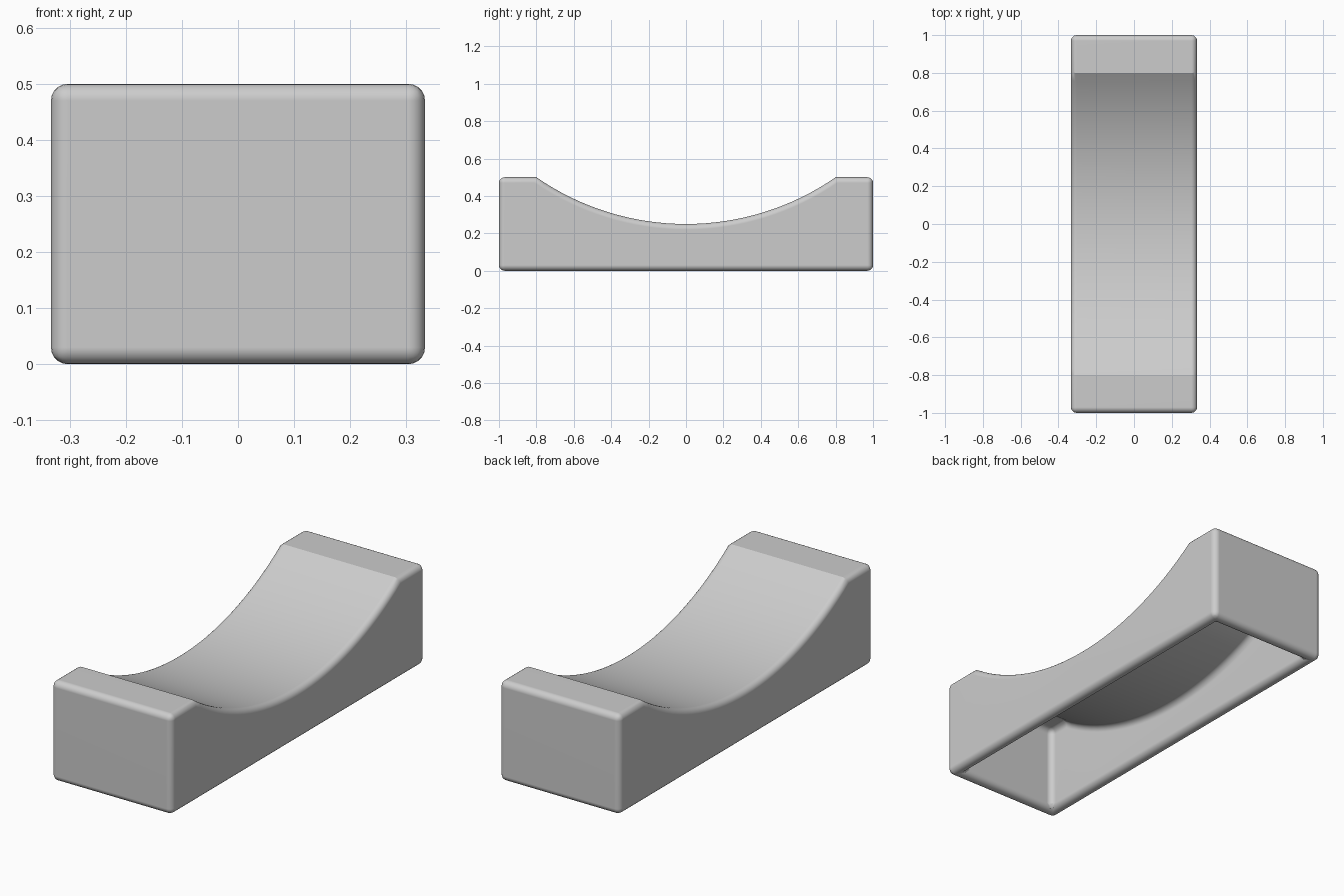
import bpy, bmesh, math

# Remove the default object
cube = bpy.data.objects.get("Cube")
if cube:
    bpy.data.objects.remove(cube, do_unlink=True)

WIDTH, HALF_LEN, HEIGHT = 0.667, 1.0, 0.5
HALF_CHORD, SAG = 0.8, 0.25
WALL, ROUND = 0.062, 0.03
STEPS = 32
RADIUS = (HALF_CHORD ** 2 + SAG ** 2) / (2 * SAG)
CENTRE_Z = HEIGHT - SAG + RADIUS

# Plain grey plastic
grey = bpy.data.materials.new("mid_grey")
grey.use_nodes = True
colour = (0.605, 0.605, 0.605, 1)
grey.diffuse_color = colour
grey.node_tree.nodes["Principled BSDF"].inputs["Base Color"].default_value = colour


def scooped_skin(bm, inset):
    """Block with a circular scoop in its top, moved inwards by inset and open below.
    Returns the four corners of its open underside."""
    end, top, r = HALF_LEN - inset, HEIGHT - inset, RADIUS + inset
    half_angle = math.acos((CENTRE_Z - top) / r)
    profile = [(-end, 0), (end, 0), (end, top)]
    for i in range(STEPS + 1):
        a = half_angle * (1 - 2 * i / STEPS)
        profile.append((r * math.sin(a), CENTRE_Z - r * math.cos(a)))
    profile.append((-end, top))

    half_w = WIDTH / 2 - inset
    left, right = ([bm.verts.new((x, y, z)) for y, z in profile]
                   for x in (half_w, -half_w))
    bm.faces.new(left)
    bm.faces.new(right)
    count = len(profile)
    for i in range(1, count):
        j = (i + 1) % count
        bm.faces.new((left[i], left[j], right[j], right[i]))
    return left[0], left[1], right[1], right[0]


# Outer and inner skins joined by the rim underneath
bm = bmesh.new()
outer = scooped_skin(bm, 0)
inner = scooped_skin(bm, WALL)
for k in range(4):
    bm.faces.new((outer[k - 1], outer[k], inner[k], inner[k - 1]))
bmesh.ops.recalc_face_normals(bm, faces=bm.faces)

# Round every square edge, leaving the scoop's crests crisp
edges = [e for e in bm.edges if e.calc_face_angle(0) > math.radians(60)]
bmesh.ops.bevel(bm, geom=edges, offset=ROUND, offset_type='OFFSET', segments=5,
                profile=0.5, affect='EDGES', clamp_overlap=True)

mesh = bpy.data.meshes.new("scooped_shell")
bm.to_mesh(mesh)
bm.free()
shell = bpy.data.objects.new("scooped_shell", mesh)
bpy.context.collection.objects.link(shell)
mesh.materials.append(grey)

# Smooth rounding with flat main faces
bpy.ops.object.select_all(action='DESELECT')
shell.select_set(True)
bpy.context.view_layer.objects.active = shell
bpy.ops.object.shade_smooth_by_angle(angle=math.radians(25))
weighted = shell.modifiers.new("flat_main_faces", 'WEIGHTED_NORMAL')
weighted.keep_sharp = True
